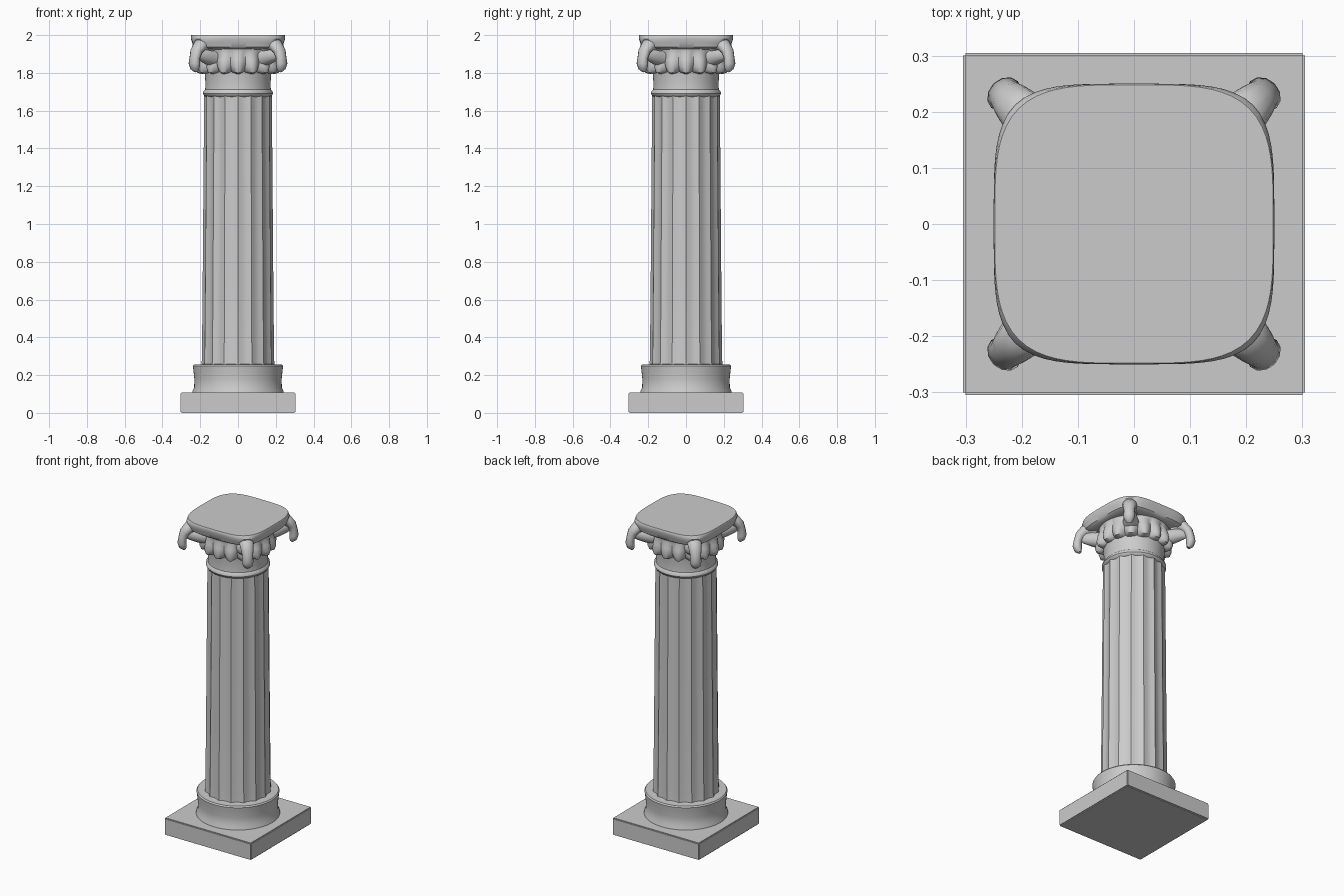
import bpy, bmesh
from math import sin, cos, pi, radians
from mathutils import Vector

if "Cube" in bpy.data.objects:
    bpy.data.objects.remove(bpy.data.objects["Cube"])


def finish(bm, name, angle=35):
    bmesh.ops.recalc_face_normals(bm, faces=bm.faces[:])
    mesh = bpy.data.meshes.new(name)
    bm.to_mesh(mesh)
    bm.free()
    obj = bpy.data.objects.new(name, mesh)
    bpy.context.collection.objects.link(obj)
    bpy.ops.object.select_all(action='DESELECT')
    obj.select_set(True)
    bpy.context.view_layer.objects.active = obj
    bpy.ops.object.shade_smooth_by_angle(angle=radians(angle))
    return obj


def skin(name, rings, angle=35):
    """Join closed rings of points with quads and cap both ends."""
    bm = bmesh.new()
    loops = [[bm.verts.new(p) for p in ring] for ring in rings]
    n = len(loops[0])
    for a, b in zip(loops, loops[1:]):
        for i in range(n):
            j = (i + 1) % n
            bm.faces.new((a[i], a[j], b[j], b[i]))
    bm.faces.new(loops[0][::-1])
    bm.faces.new(loops[-1])
    return finish(bm, name, angle)


def polar_ring(n, radius, height):
    ring = []
    for i in range(n):
        a = 2 * pi * i / n
        ring.append((radius(a) * cos(a), radius(a) * sin(a), height(a)))
    return ring


def turned(name, profile, n=64, angle=35):
    return skin(name, [polar_ring(n, lambda a: r, lambda a: z) for r, z in profile], angle)


def squircle(half, power):
    return lambda a: half / (abs(cos(a)) ** power + abs(sin(a)) ** power) ** (1 / power)


# Square plinth with a softened edge
bm = bmesh.new()
bmesh.ops.create_cube(bm, size=1)
bmesh.ops.scale(bm, vec=(0.61, 0.61, 0.108), verts=bm.verts)
bmesh.ops.translate(bm, vec=(0, 0, 0.054), verts=bm.verts)
bmesh.ops.bevel(bm, geom=bm.edges[:], offset=0.005, segments=2, affect='EDGES')
finish(bm, "plinth")

# Round base drum, slightly waisted
turned("base_drum", [(0.243, 0.10), (0.24, 0.118), (0.232, 0.135), (0.231, 0.18),
                     (0.236, 0.225), (0.239, 0.248), (0.233, 0.256), (0.205, 0.254), (0.17, 0.262)])

# Tapered shaft with sixteen flutes
rings = []
for r, z in [(0.194, 0.24), (0.191, 0.29), (0.187, 0.7), (0.183, 1.2), (0.179, 1.69)]:
    rings.append(polar_ring(128, lambda a: r - 0.009 * abs(sin(8 * a)), lambda a: z))
skin("fluted_shaft", rings, 30)

# Neck with its ring moulding
turned("neck", [(0.165, 1.67), (0.179, 1.678), (0.185, 1.69), (0.183, 1.702), (0.174, 1.712),
                (0.172, 1.74), (0.175, 1.785), (0.178, 1.82)])

# Bell of drooping leaves: lobes ripple both outline and lower edge
rings = []
for r, z, ripple, droop in [(0.168, 1.80, 0, 0), (0.186, 1.802, 0.006, 0.008),
                            (0.203, 1.812, 0.012, 0.012), (0.212, 1.835, 0.013, 0.008),
                            (0.208, 1.87, 0.009, 0), (0.200, 1.90, 0.005, 0),
                            (0.204, 1.925, 0, 0), (0.21, 1.945, 0, 0)]:
    rings.append(polar_ring(128, lambda a: r + ripple * (2 * abs(cos(8 * a)) - 1),
                            lambda a: z - droop * (2 * abs(cos(8 * a)) - 1)))
skin("leaf_bell", rings)

# Rounded-square top slab
rings = []
for half, power, z in [(0.195, 2.4, 1.925), (0.225, 3.6, 1.928), (0.237, 4.2, 1.938),
                       (0.243, 4.4, 1.96), (0.25, 4.2, 1.98), (0.25, 3.7, 1.997), (0.248, 3.7, 2.0)]:
    rings.append(polar_ring(96, squircle(half, power), lambda a: z))
skin("abacus", rings)

# Curling horns hanging under the four corners: distance out, height, thickness
horn = [(0.21, 1.925, 0.035), (0.25, 1.95, 0.042), (0.285, 1.945, 0.040), (0.312, 1.915, 0.034),
        (0.324, 1.88, 0.029), (0.327, 1.85, 0.032), (0.322, 1.826, 0.027), (0.312, 1.808, 0.012)]
for k in range(4):
    a = pi / 4 + k * pi / 2
    out, side, up = Vector((cos(a), sin(a), 0)), Vector((-sin(a), cos(a), 0)), Vector((0, 0, 1))
    rings = []
    for i, (d, z, r) in enumerate(horn):
        p, q = horn[max(i - 1, 0)], horn[min(i + 1, len(horn) - 1)]
        along = (out * (q[0] - p[0]) + up * (q[1] - p[1])).normalized()
        normal = along.cross(side)
        centre = out * d + up * z
        rings.append([centre + side * r * 1.05 * cos(t * pi / 6) + normal * r * 0.85 * sin(t * pi / 6)
                      for t in range(12)])
    skin(f"corner_horn_{k + 1}", rings, 45)

    # Folded leaf tucked behind each horn, tying it to the bell
    web = []
    for d, z, w, h in [(0.17, 1.875, 0.05, 0.05), (0.235, 1.89, 0.04, 0.045),
                       (0.285, 1.90, 0.022, 0.035), (0.31, 1.90, 0.01, 0.02)]:
        web.append([out * d + up * (z + h * sin(t * pi / 5)) + side * w * cos(t * pi / 5)
                    for t in range(10)])
    skin(f"corner_leaf_{k + 1}", web, 45)
